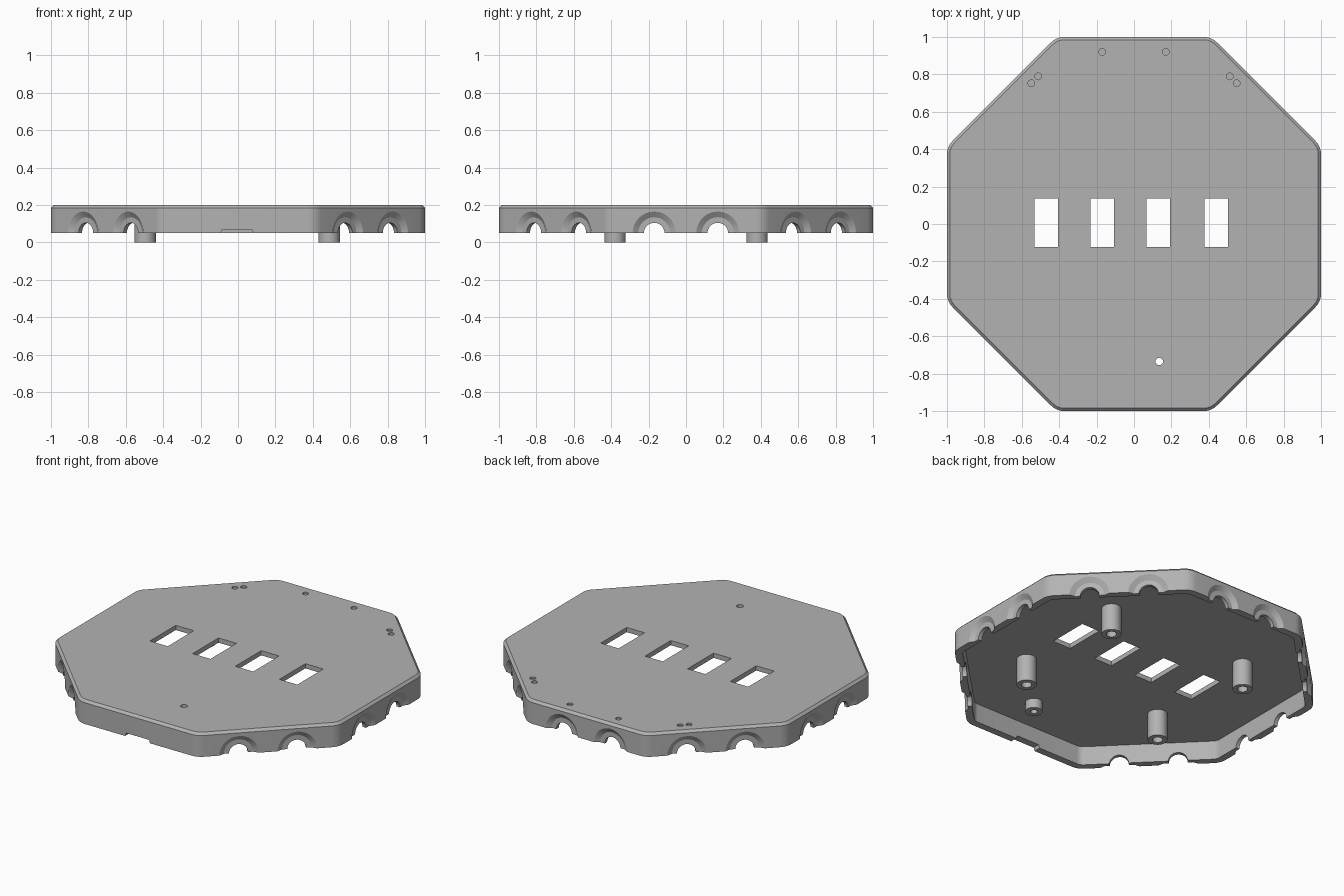
import bpy, bmesh, math
from math import cos, sin, pi, radians
from mathutils import Matrix, Vector

if "Cube" in bpy.data.objects:
    bpy.data.objects.remove(bpy.data.objects["Cube"])

grey = bpy.data.materials.new("plain_grey")
grey.use_nodes = True
colour = (0.45, 0.45, 0.45, 1)
grey.diffuse_color = colour
grey.node_tree.nodes["Principled BSDF"].inputs["Base Color"].default_value = colour


def finish(name, bm):
    bmesh.ops.recalc_face_normals(bm, faces=bm.faces)
    mesh = bpy.data.meshes.new(name)
    bm.to_mesh(mesh)
    bm.free()
    mesh.materials.append(grey)
    ob = bpy.data.objects.new(name, mesh)
    bpy.context.collection.objects.link(ob)
    return ob


def octagon(a, z, steps=5):
    """Ring with apothem a and softened corners."""
    r = a - 0.9
    d = 0.9 / cos(pi / 8)
    ring = []
    for k in range(8):
        mid = pi / 8 + k * pi / 4
        for s in range(steps + 1):
            t = k * pi / 4 + s * pi / 4 / steps
            ring.append(Vector((d * cos(mid) + r * cos(t), d * sin(mid) + r * sin(t), z)))
    return ring


def circle(r, z, n=32):
    return [Vector((r * cos(2 * pi * i / n), r * sin(2 * pi * i / n), z)) for i in range(n)]


def loft(name, rings, cap_start=True, cap_end=True, closed=False, matrix=None):
    bm = bmesh.new()
    loops = [[bm.verts.new(p) for p in ring] for ring in rings]
    pairs = list(zip(loops, loops[1:]))
    if closed:
        pairs.append((loops[-1], loops[0]))
    for a, b in pairs:
        for i in range(len(a)):
            j = (i + 1) % len(a)
            bm.faces.new((a[i], a[j], b[j], b[i]))
    if cap_start and not closed:
        bm.faces.new(loops[0])
    if cap_end and not closed:
        bm.faces.new(loops[-1])
    if matrix:
        bm.transform(matrix)
    return finish(name, bm)


def smooth(ob):
    bpy.ops.object.select_all(action='DESELECT')
    bpy.context.view_layer.objects.active = ob
    ob.select_set(True)
    bpy.ops.object.shade_smooth_by_angle(angle=radians(30))


# Hollow tray: underside of plate, inner wall, rim, outer wall, chamfer
tray = loft("tray", [octagon(a, z) for a, z in
                     [(0.955, 0.17), (0.955, 0.05), (1, 0.05), (1, 0.185), (0.985, 0.2)]])


def cut(cutter):
    cutter.hide_render = True
    bpy.context.view_layer.objects.active = tray
    mod = tray.modifiers.new("cut", 'BOOLEAN')
    mod.operation = 'DIFFERENCE'
    mod.solver = 'EXACT'
    mod.object = cutter
    bpy.ops.object.modifier_apply(modifier=mod.name)
    bpy.data.objects.remove(cutter)


def cut_drum(sections, matrix):
    cut(loft("cutter", [circle(r, z) for r, z in sections], matrix=matrix))


# Paired ports with flared mouths on every side but the front
for side in range(8):
    if side == 6:
        continue
    for t in (-0.17, 0.17):
        place = (Matrix.Rotation(side * pi / 4, 4, 'Z') @ Matrix.Translation((0, t, 0.05))
                 @ Matrix.Rotation(pi / 2, 4, 'Y'))
        cut_drum([(0.055, 0.9), (0.055, 0.98), (0.085, 0.98), (0.13, 1.01)], place)

# Shallow marker dots near the back edges
dots = [(1, 0.144), (1, 0.196), (2, -0.17), (2, 0.17), (3, -0.144), (3, -0.196)]
for side, t in dots:
    place = Matrix.Rotation(side * pi / 4, 4, 'Z') @ Matrix.Translation((0.92, t, 0))
    cut_drum([(0.018, 0.19), (0.018, 0.22)], place)

# Four rectangular windows
for x in (-0.47, -0.17, 0.13, 0.44):
    rings = [[Vector((x + 0.063 * sx, 0.007 + 0.13 * sy, z))
              for sx, sy in ((-1, -1), (1, -1), (1, 1), (-1, 1))] for z in (0.1, 0.3)]
    cut(loft("cutter", rings))

# Cable notch in the front rim
notch = [(-0.1, 0.03), (0.09, 0.03), (0.075, 0.07), (-0.085, 0.07)]
cut(loft("cutter", [[Vector((x, y, z)) for x, z in notch] for y in (-1.1, -0.9)]))

# Small pin hole through the plate
pin = Matrix.Translation((0.135, -0.735, 0))
cut_drum([(0.02, 0.1), (0.02, 0.3)], pin)
smooth(tray)

# Four hollow support posts
for side, sx in (("right", -1), ("left", 1)):
    for end, sy in (("front", -1), ("back", 1)):
        post = loft(f"{end}_{side}_post",
                    [circle(r, z) for r, z in
                     [(0.03, 0.165), (0.03, 0), (0.057, 0), (0.057, 0.172)]],
                    cap_end=False,
                    matrix=Matrix.Translation((0.492 * sx - 0.004, 0.38 * sy, 0)))
        smooth(post)

# Short sleeve around the pin hole
smooth(loft("pin_sleeve", [circle(r, z) for r, z in
                           [(0.02, 0.172), (0.02, 0.11), (0.05, 0.11), (0.05, 0.172)]],
            closed=True, matrix=pin))
